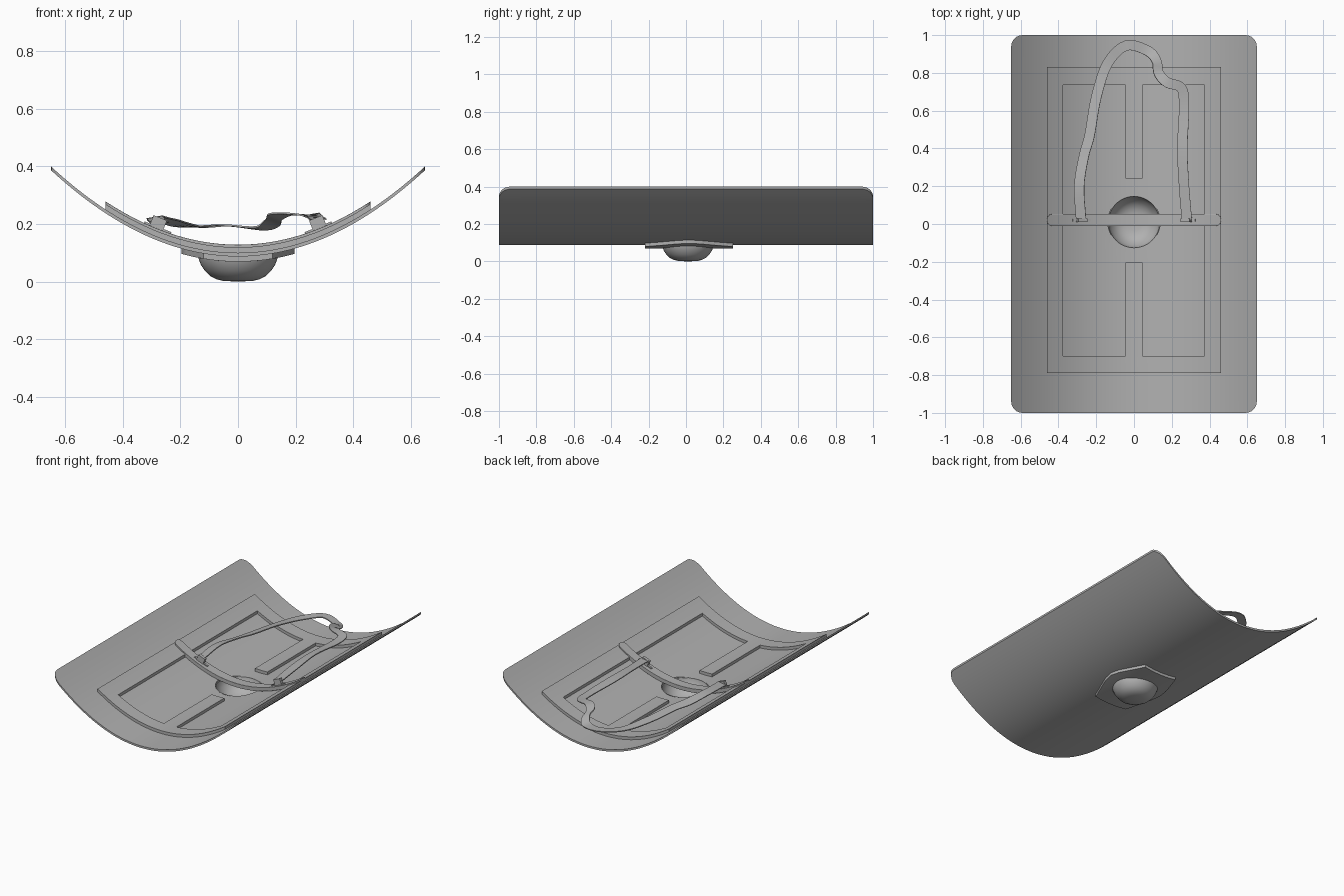
import bpy, bmesh, math
from mathutils import Vector

if "Cube" in bpy.data.objects:
    bpy.data.objects.remove(bpy.data.objects["Cube"])

HALF_W = 0.65

# One dark grey for every part
grey = bpy.data.materials.new("dark_grey")
grey.diffuse_color = (0.44, 0.44, 0.44, 1)
grey.use_nodes = True
grey.node_tree.nodes["Principled BSDF"].inputs["Base Color"].default_value = grey.diffuse_color


def sag(x):
    return 0.30 * (x / HALF_W) ** 2


def finish(bm, name, angle=30):
    bmesh.ops.recalc_face_normals(bm, faces=bm.faces)
    me = bpy.data.meshes.new(name)
    bm.to_mesh(me)
    bm.free()
    me.materials.append(grey)
    ob = bpy.data.objects.new(name, me)
    bpy.context.collection.objects.link(ob)
    bpy.ops.object.select_all(action='DESELECT')
    ob.select_set(True)
    bpy.context.view_layer.objects.active = ob
    bpy.ops.object.shade_smooth_by_angle(angle=math.radians(angle))
    return ob


def circle(r, cx=0, cy=0, n=48):
    return [(cx + r * math.cos(2 * math.pi * i / n), cy + r * math.sin(2 * math.pi * i / n)) for i in range(n)]


def rounded_rect(x0, x1, y0, y1, r, n=6):
    pts = []
    for cx, cy, a in ((x1 - r, y1 - r, 0), (x0 + r, y1 - r, 90), (x0 + r, y0 + r, 180), (x1 - r, y0 + r, 270)):
        for i in range(n + 1):
            t = math.radians(a + 90 * i / n)
            pts.append((cx + r * math.cos(t), cy + r * math.sin(t)))
    return pts


def curved_plate(name, loops, lo, hi, step=0.03, bevel=0):
    """Flat outline with holes, sliced along x, thickened and bent to the shield curve."""
    bm = bmesh.new()
    for pts in loops:
        vs = [bm.verts.new((x, y, lo)) for x, y in pts]
        for a, b in zip(vs, vs[1:] + vs[:1]):
            bm.edges.new((a, b))
    bmesh.ops.triangle_fill(bm, use_beauty=True, use_dissolve=False, edges=bm.edges[:])
    n = int(HALF_W / step)
    for i in range(-n, n + 1):
        bmesh.ops.bisect_plane(bm, geom=bm.verts[:] + bm.edges[:] + bm.faces[:], dist=1e-5,
                               plane_co=(i * step, 0, 0), plane_no=(1, 0, 0))
    ext = bmesh.ops.extrude_face_region(bm, geom=bm.faces[:], use_keep_orig=True)
    for v in ext['geom']:
        if isinstance(v, bmesh.types.BMVert):
            v.co.z = hi
    for v in bm.verts:
        v.co.z += sag(v.co.x)
    ob = finish(bm, name)
    if bevel:
        m = ob.modifiers.new("Bevel", 'BEVEL')
        m.width, m.segments = bevel, 3
        m.limit_method = 'ANGLE'
        m.angle_limit = math.radians(50)
    return ob


BOSS_Y = 0.01

# Curved shield board with the hand opening
curved_plate("shield_board", [rounded_rect(-0.65, 0.65, -1, 1, 0.06), circle(0.139, 0, BOSS_Y)], 0.087, 0.10)

# Inner reinforcing frame with a centre rib from each end
outer = [(-0.46, -0.79), (0.46, -0.79), (0.46, 0.83), (-0.46, 0.83)]
inner = [(-0.375, -0.70), (-0.045, -0.70), (-0.045, -0.205), (0.045, -0.205), (0.045, -0.70), (0.372, -0.70),
         (0.372, 0.735), (0.045, 0.735), (0.045, 0.24), (-0.045, 0.24), (-0.045, 0.735), (-0.375, 0.735)]
curved_plate("inner_frame", [outer, inner], 0.095, 0.119)

# Six-sided boss plate on the outside, with softly bowed sides
corner = [(0.12, -0.22), (0.155, -0.13), (0.185, -0.05), (0.197, 0.015), (0.185, 0.08), (0.155, 0.16), (0.12, 0.25)]
hexagon = corner + [(-x, y) for x, y in reversed(corner)]
curved_plate("boss_plate", [hexagon, circle(0.137, 0, BOSS_Y)], 0.069, 0.09)

# Hollow boss bowl
profile = [(0, 0), (0.05, 0.002), (0.075, 0.008), (0.098, 0.020), (0.115, 0.037), (0.129, 0.058), (0.137, 0.08),
           (0.140, 0.102), (0.136, 0.102), (0.132, 0.08), (0.122, 0.062), (0.109, 0.044), (0.092, 0.028),
           (0.07, 0.017), (0.045, 0.011), (0, 0.010)]
bm = bmesh.new()
vs = [bm.verts.new((r, BOSS_Y, z)) for r, z in profile]
es = [bm.edges.new(p) for p in zip(vs, vs[1:])]
bmesh.ops.spin(bm, geom=vs + es, cent=(0, BOSS_Y, 0), axis=(0, 0, 1), angle=2 * math.pi, steps=48)
bmesh.ops.remove_doubles(bm, verts=bm.verts, dist=1e-5)
finish(bm, "boss_bowl", 40)

# Grip bar across the middle
curved_plate("grip_bar", [rounded_rect(-0.46, 0.46, -0.01, 0.052, 0.025)], 0.103, 0.128, bevel=0.008)

# Loose carrying strap: x, y, z, roll in degrees
path = [(-0.28, 0.02, 0.21, 10), (-0.29, 0.20, 0.222, 10), (-0.265, 0.36, 0.212, 18), (-0.235, 0.47, 0.208, 12),
        (-0.20, 0.67, 0.198, 10), (-0.14, 0.85, 0.190, 0), (-0.04, 0.945, 0.195, 0), (0.075, 0.915, 0.185, 10),
        (0.120, 0.86, 0.205, 25), (0.13, 0.80, 0.225, 20), (0.175, 0.75, 0.235, 5), (0.25, 0.72, 0.228, 0),
        (0.265, 0.62, 0.225, 0), (0.256, 0.40, 0.232, -10), (0.265, 0.20, 0.225, 0), (0.28, 0.02, 0.215, -5)]
P = [Vector(p) for p in path]
P = [2 * P[0] - P[1]] + P + [2 * P[-1] - P[-2]]
pts = []
for i in range(1, len(P) - 2):
    a, b, c, d = P[i - 1:i + 3]
    for k in range(6):
        t = k / 6
        pts.append(0.5 * (2 * b + (c - a) * t + (2 * a - 5 * b + 4 * c - d) * t * t
                          + (3 * b - a - 3 * c + d) * t ** 3))
pts.append(P[-2])
bm = bmesh.new()
rings = []
for i, p in enumerate(pts):
    tan = (pts[min(i + 1, len(pts) - 1)] - pts[max(i - 1, 0)]).to_3d().normalized()
    side = tan.cross(Vector((0, 0, 1))).normalized()
    up = side.cross(tan)
    r = math.radians(p[3])
    s, u = side * math.cos(r) + up * math.sin(r), up * math.cos(r) - side * math.sin(r)
    rings.append([bm.verts.new(p.to_3d() + s * 0.027 * sx + u * 0.003 * sz)
                  for sx, sz in ((-1, -1), (1, -1), (1, 1), (-1, 1))])
for a, b in zip(rings, rings[1:]):
    for j in range(4):
        k = (j + 1) % 4
        bm.faces.new((a[j], a[k], b[k], b[j]))
bm.faces.new(rings[0])
bm.faces.new(rings[-1])
finish(bm, "carry_strap", 40)


# Strap loops on the grip bar
def box(name, loc, size, tilt):
    bpy.ops.mesh.primitive_cube_add(size=1, location=loc, rotation=(0, tilt, 0))
    ob = bpy.context.object
    ob.name = name
    ob.scale = size
    ob.data.materials.append(grey)


for s, side in ((-1, "left"), (1, "right")):
    tilt = -s * 0.38
    z = 0.126 + sag(0.28)
    box(f"strap_pad_{side}", (s * 0.28, 0.02, z + 0.003), (0.10, 0.012, 0.012), tilt)
    box(f"strap_loop_{side}", (s * 0.277, 0.02, z + 0.022), (0.05, 0.02, 0.038), tilt)
